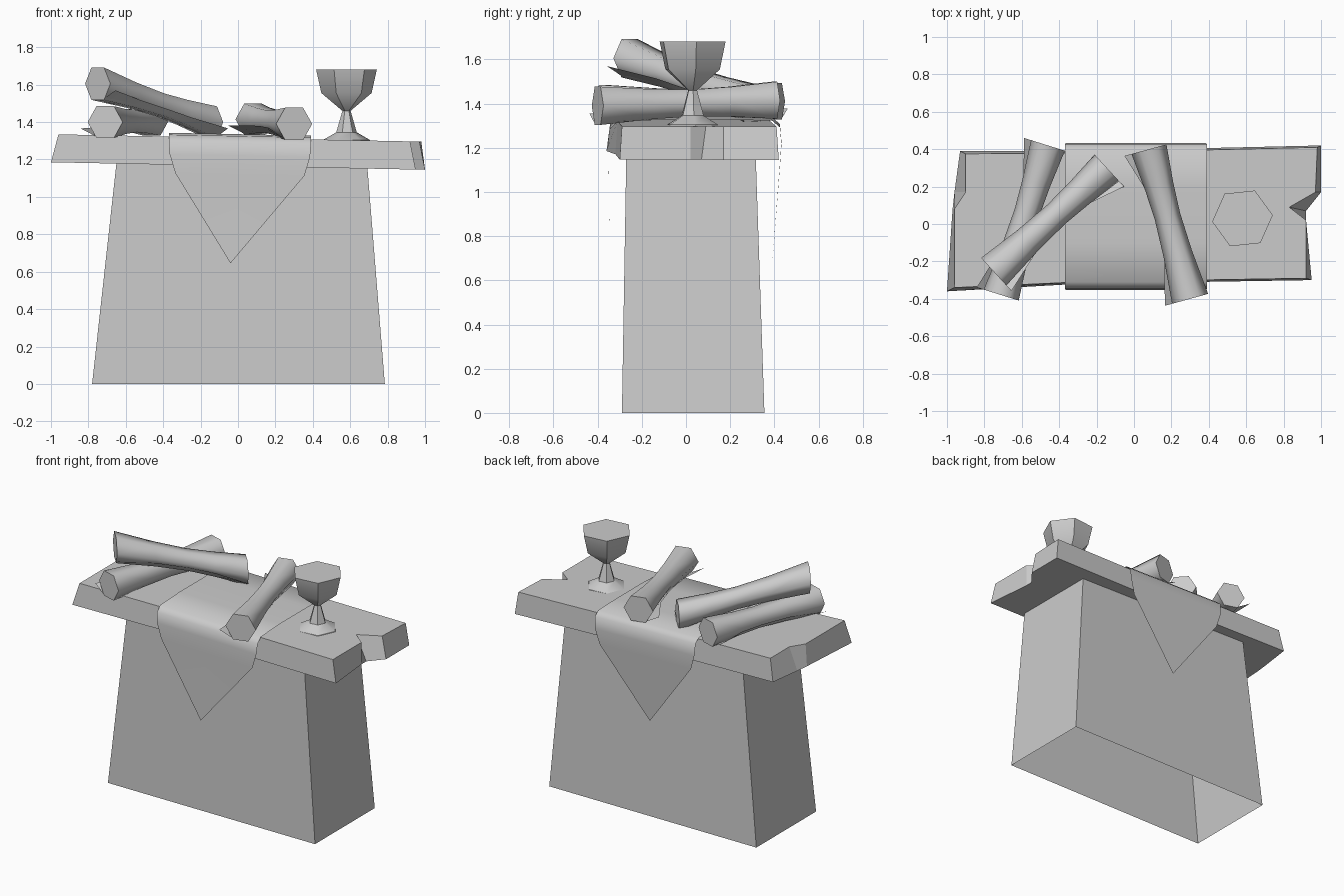
import bpy, bmesh, math
from mathutils import Vector

if "Cube" in bpy.data.objects:
    bpy.data.objects.remove(bpy.data.objects["Cube"], do_unlink=True)

grey = bpy.data.materials.new("plain_grey")
grey.use_nodes = True
grey.diffuse_color = (0.6, 0.6, 0.6, 1)
grey.node_tree.nodes["Principled BSDF"].inputs["Base Color"].default_value = (0.6, 0.6, 0.6, 1)


def finish(name, bm, angle=None, normals=True):
    if normals:
        bmesh.ops.recalc_face_normals(bm, faces=bm.faces)
    mesh = bpy.data.meshes.new(name)
    bm.to_mesh(mesh)
    bm.free()
    mesh.materials.append(grey)
    ob = bpy.data.objects.new(name, mesh)
    bpy.context.collection.objects.link(ob)
    if angle:
        bpy.ops.object.select_all(action="DESELECT")
        ob.select_set(True)
        bpy.context.view_layer.objects.active = ob
        bpy.ops.object.shade_smooth_by_angle(angle=math.radians(angle))
    return ob


def loft(bm, rings, closed=True):
    """Skin a list of equally long point rings; returns the vertex rings."""
    vr = [[bm.verts.new(p) for p in r] for r in rings]
    for a, b in zip(vr, vr[1:]):
        n = len(a)
        for i in range(n if closed else n - 1):
            j = (i + 1) % n
            bm.faces.new((a[i], a[j], b[j], b[i]))
    return vr


# Pedestal: tapered shell, open underneath
bm = bmesh.new()
rect = lambda x0, x1, y0, y1, z: [(x0, y0, z), (x1, y0, z), (x1, y1, z), (x0, y1, z)]
rings = loft(bm, [rect(-0.78, 0.785, -0.29, 0.355, 0), rect(-0.65, 0.69, -0.27, 0.315, 1.18)])
bm.faces.new(rings[1])
finish("pedestal", bm)

# Slab: slightly tilted top with chipped ends
lower = [(-1, -0.36), (-0.3, -0.32), (0.95, -0.3), (0.92, 0.02), (0.92, 0.07), (1, 0.17),
         (1, 0.42), (-0.3, 0.39), (-0.93, 0.39), (-0.96, 0.17), (-0.97, 0.08)]
upper = [(-0.96, -0.34), (-0.3, -0.31), (0.92, -0.29), (0.92, 0.02), (0.83, 0.09), (0.97, 0.17),
         (0.98, 0.41), (-0.3, 0.38), (-0.9, 0.375), (-0.9, 0.17), (-0.96, 0.08)]
bm = bmesh.new()
rings = loft(bm, [[(x, y, 1.165 - 0.02 * x) for x, y in lower],
                  [(x, y, 1.315 - 0.02 * x) for x, y in upper]])
bm.faces.new(rings[0])
bm.faces.new(rings[1])
finish("slab", bm)

# Cloth: strip over the slab, a pointed end hanging front and back
bm = bmesh.new()
path = [(-0.35, 1.12), (-0.352, 1.22), (-0.345, 1.29), (-0.31, 1.325), (-0.1, 1.335),
        (0.2, 1.335), (0.39, 1.33), (0.425, 1.3), (0.432, 1.22), (0.425, 1.12)]
half = [0.345, 0.375, 0.38, 0.38, 0.38, 0.38, 0.38, 0.38, 0.375, 0.345]
strip = loft(bm, [[(0.01 + w * s, y, z - 0.02 * w * s) for s in (-1, 0, 1)]
                  for (y, z), w in zip(path, half)], closed=False)
for row, tip in ((strip[0], (-0.04, -0.345, 0.645)), (strip[-1], (0, 0.39, 0.67))):
    t = bm.verts.new(tip)
    for a, b in zip(row, row[1:]):
        bm.faces.new((a, b, t))
finish("cloth", bm, 50)

# Goblet: six-sided turned profile
bm = bmesh.new()
profile = [(0.13, 1.29), (0.125, 1.305), (0.055, 1.345), (0.022, 1.46), (0.135, 1.555), (0.163, 1.68)]
rings = loft(bm, [[(0.58 + r * math.cos(math.radians(6 + 60 * k)),
                    0.03 + r * math.sin(math.radians(6 + 60 * k)), z) for k in range(6)]
                  for r, z in profile])
bm.faces.new(rings[0])
bm.faces.new(rings[-1])
finish("goblet", bm, 40)


def scroll(name, a, b, r, side):
    """Rolled sheet, pinched in the middle, with a loose edge to one side."""
    a, b = Vector(a), Vector(b)
    axis = (b - a).normalized()
    out = axis.cross(Vector((0, 0, 1))).normalized() * side
    up = Vector((0, 0, 1))
    bm = bmesh.new()
    tubes, flap = [], []
    for t, s in ((0, 1), (0.3, 0.78), (0.55, 0.7), (0.75, 0.78), (1, 0.97)):
        c = a.lerp(b, t)
        angles = [math.radians(60 * k) for k in range(6)]
        tubes.append([c + r * s * (out * math.cos(q) + up * math.sin(q)) for q in angles])
        low = c + r * s * (out * 0.5 - up * 0.8)
        flap.append([low, c + r * s * (out * (1.4 if t in (0, 1) else 0.95) - up * 0.35)])
    rings = loft(bm, tubes)
    bm.faces.new(rings[0])
    bm.faces.new(rings[-1])
    bmesh.ops.recalc_face_normals(bm, faces=bm.faces)
    loft(bm, flap, closed=False)
    finish(name, bm, 62, normals=False)


scroll("scroll_upper", (-0.75, -0.255, 1.605), (-0.145, 0.3, 1.4), 0.1, 1)
scroll("scroll_lower", (-0.71, -0.38, 1.4), (-0.46, 0.42, 1.41), 0.098, -1)
scroll("scroll_side", (0.3, -0.4, 1.39), (0.08, 0.4, 1.415), 0.1, -1)
